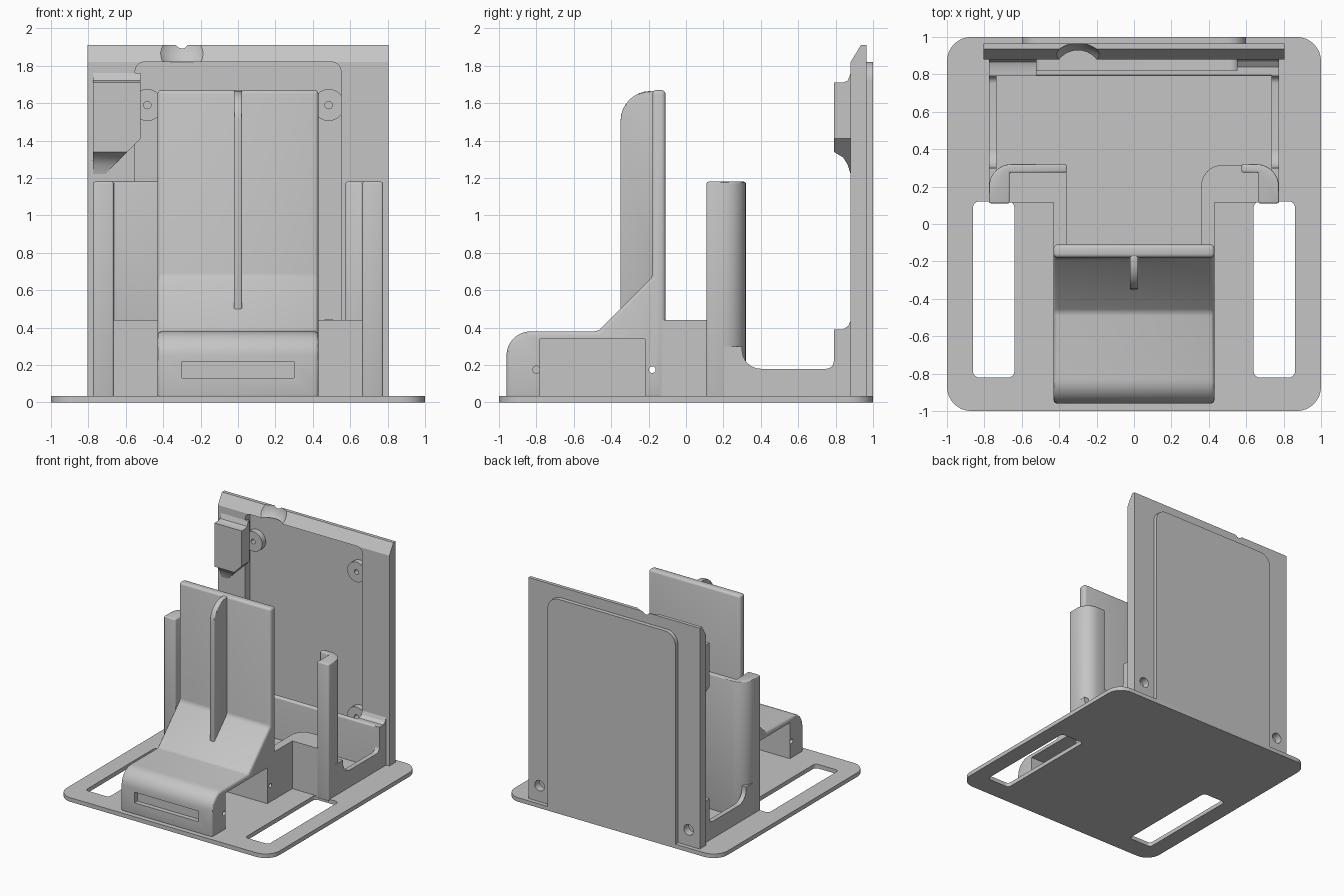
import bpy, bmesh, math
from mathutils import Vector

cube = bpy.data.objects.get("Cube")
if cube:
    bpy.data.objects.remove(cube, do_unlink=True)

grey = bpy.data.materials.new("plain_grey")
grey.use_nodes = True
grey.diffuse_color = (0.56, 0.56, 0.56, 1)
grey.node_tree.nodes["Principled BSDF"].inputs["Base Color"].default_value = (0.56, 0.56, 0.56, 1)

AXES = {"x": lambda u, v, w: (w, u, v),
        "y": lambda u, v, w: (u, w, v),
        "z": lambda u, v, w: (u, v, w)}


def rounded(points, steps=8):
    """Outline whose corners (u, v, radius) are replaced by arcs."""
    out = []
    for i, p in enumerate(points):
        c = Vector(p[:2])
        if len(p) < 3:
            out.append(c)
            continue
        a = (Vector(points[i - 1][:2]) - c).normalized()
        b = (Vector(points[(i + 1) % len(points)][:2]) - c).normalized()
        half = a.angle(b) / 2
        centre = c + (a + b).normalized() * p[2] / math.sin(half)
        start = (c + a * p[2] / math.tan(half) - centre).normalized()
        end = (c + b * p[2] / math.tan(half) - centre).normalized()
        out += [centre + start.slerp(end, k / steps).normalized() * p[2] for k in range(steps + 1)]
    return out


def rect(u0, u1, v0, v1, r=None):
    corners = [(u0, v0), (u1, v0), (u1, v1), (u0, v1)]
    return [c + (r,) for c in corners] if r else corners


def circle(u, v, r, n=24):
    return [(u + r * math.cos(math.tau * k / n), v + r * math.sin(math.tau * k / n)) for k in range(n)]


def finish(name, bm):
    bmesh.ops.recalc_face_normals(bm, faces=bm.faces)
    mesh = bpy.data.meshes.new(name)
    bm.to_mesh(mesh)
    bm.free()
    mesh.materials.append(grey)
    obj = bpy.data.objects.new(name, mesh)
    bpy.context.collection.objects.link(obj)
    return obj


def apply(obj, mod):
    bpy.context.view_layer.objects.active = obj
    bpy.ops.object.modifier_apply(modifier=mod.name)


def prism(name, outline, axis, lo, hi, bevel=0):
    bm = bmesh.new()
    rings = [[bm.verts.new(AXES[axis](p[0], p[1], w)) for p in rounded(outline)] for w in (lo, hi)]
    bm.faces.new(rings[0])
    bm.faces.new(rings[1])
    n = len(rings[0])
    for i in range(n):
        j = (i + 1) % n
        bm.faces.new((rings[0][i], rings[0][j], rings[1][j], rings[1][i]))
    obj = finish(name, bm)
    if bevel:
        mod = obj.modifiers.new("bevel", "BEVEL")
        mod.width, mod.segments = bevel, 3
        mod.limit_method, mod.angle_limit = "ANGLE", math.radians(40)
        apply(obj, mod)
    return obj


def cut(obj, cutter):
    mod = obj.modifiers.new("cut", "BOOLEAN")
    mod.operation, mod.solver, mod.object = "DIFFERENCE", "EXACT", cutter
    apply(obj, mod)
    bpy.data.objects.remove(cutter, do_unlink=True)


# Base plate with two long slots
base = prism("base_plate", rect(-1, 1, -1, 1, 0.13), "z", 0, 0.035)
for s in (-1, 1):
    cut(base, prism("slot", rect(*sorted((s * 0.64, s * 0.86)), -0.82, 0.12, 0.03), "z", -0.1, 0.1))

# Back wall with bevelled top, joined to the ledge at its foot
wall = prism("back_wall", [(0.88, 0.02), (0.965, 0.02), (0.965, 1.91), (0.935, 1.91), (0.88, 1.82)],
             "x", -0.805, 0.805)
ledge = prism("rear_ledge", [(0.79, 0.02), (0.79, 0.39, 0.015), (0.84, 0.39), (0.868, 0.41),
                             (0.885, 0.45), (0.885, 0.02)], "x", -0.775, 0.775)
for part in (wall, ledge):
    cut(part, prism("recess", rect(-0.55, 0.55, 0.3, 1.82, 0.05), "y", 0.82, 0.95))
bm = bmesh.new()
bmesh.ops.create_uvsphere(bm, u_segments=32, v_segments=16, radius=0.17)
bmesh.ops.translate(bm, verts=bm.verts, vec=(-0.3, 0.8, 1.93))
cut(wall, finish("finger_scoop", bm))
for s in (-1, 1):
    cut(wall, prism("screw_hole", circle(s * 0.7, 0.17, 0.045), "y", 0.9, 1.1))

# Raised panel behind the wall
prism("rear_panel", [(-0.6, 0.02), (0.6, 0.02), (0.6, 1.82, 0.1), (-0.6, 1.82, 0.1)], "y", 0.945, 1.0)

# Screw bosses in the recess corners
for x in (-0.485, 0.485):
    for z in (0.36, 1.59):
        boss = prism("screw_boss", circle(x, z, 0.085), "y", 0.895, 0.955)
        cut(boss, prism("boss_hole", circle(x, z, 0.02, 16), "y", 0.8, 0.94))

# Clip housing on the wall, with a sloped underside
clip = prism("clip_housing", [(0.79, 1.34), (0.84, 1.31), (0.865, 1.27), (0.88, 1.22), (0.9, 1.22),
                              (0.9, 1.76), (0.88, 1.76), (0.865, 1.72), (0.84, 1.71), (0.79, 1.71)],
             "x", -0.775, -0.52)
cut(clip, prism("clip_corner", [(-0.5, 1.43), (-0.78, 1.15), (-0.5, 1.15)], "y", 0.7, 1.0))

# Front holder: hollow foot, ramp and upright plate
holder = prism("front_holder", [(-0.96, 0.02), (-0.96, 0.38, 0.13), (-0.47, 0.38), (-0.18, 0.67),
                                (-0.18, 1.67), (-0.11, 1.67), (-0.11, 0.02)], "x", -0.43, 0.43, 0.02)
cut(holder, prism("front_slot", rect(-0.3, 0.3, 0.13, 0.22), "y", -1.1, -0.92))
for s in (-1, 1):
    lo, hi = sorted((s * 0.02, s * 0.6))
    cut(holder, prism("side_opening", rect(-0.78, -0.22, 0.035, 0.34), "x", lo, hi))
    lo, hi = sorted((s * 0.38, s * 0.6))
    cut(holder, prism("pin_hole", circle(-0.8, 0.175, 0.02, 16), "x", lo, hi))
cut(holder, prism("cross_hole", circle(-0.18, 0.175, 0.018, 16), "x", -1, 1))
prism("holder_rib", [(-0.35, 0.49), (-0.35, 1.665, 0.16), (-0.15, 1.665), (-0.15, 0.6)],
      "x", -0.022, 0.022, 0.008)

# Channel walls, corner towers and low tray sides
for s, side, inner in ((-1, "right", 0.36), (1, "left", 0.575)):
    prism(side + "_channel_wall", rect(*sorted((s * 0.36, s * 0.43)), -0.13, 0.14), "z", 0.02, 0.44)
    prism(side + "_low_wall", [(s * 0.36, 0.115), (s * 0.77, 0.115), (s * 0.77, 0.315, 0.11),
                               (s * 0.36, 0.315, 0.11 if s > 0 else 0.01)], "z", 0.02, 0.44)
    prism(side + "_tower", [(s * 0.665, 0.11), (s * 0.775, 0.11), (s * 0.775, 0.32, 0.12),
                            (s * inner, 0.32), (s * inner, 0.275), (s * 0.665, 0.275)],
          "z", 0.02, 1.18, 0.01)
    prism(side + "_tray_side", [(0.2, 0.02), (0.2, 0.3), (0.3, 0.3), (0.3, 0.18, 0.1),
                                (0.79, 0.18, 0.04), (0.79, 0.39), (0.88, 0.39), (0.88, 0.02)],
          "x", *sorted((s * 0.735, s * 0.775)))

# Smooth the rounded parts while keeping edges sharp
bpy.ops.object.select_all(action="DESELECT")
for obj in bpy.context.scene.objects:
    if obj.type == "MESH" and grey.name in obj.data.materials:
        obj.select_set(True)
        bpy.context.view_layer.objects.active = obj
bpy.ops.object.shade_smooth_by_angle(angle=math.radians(30))
